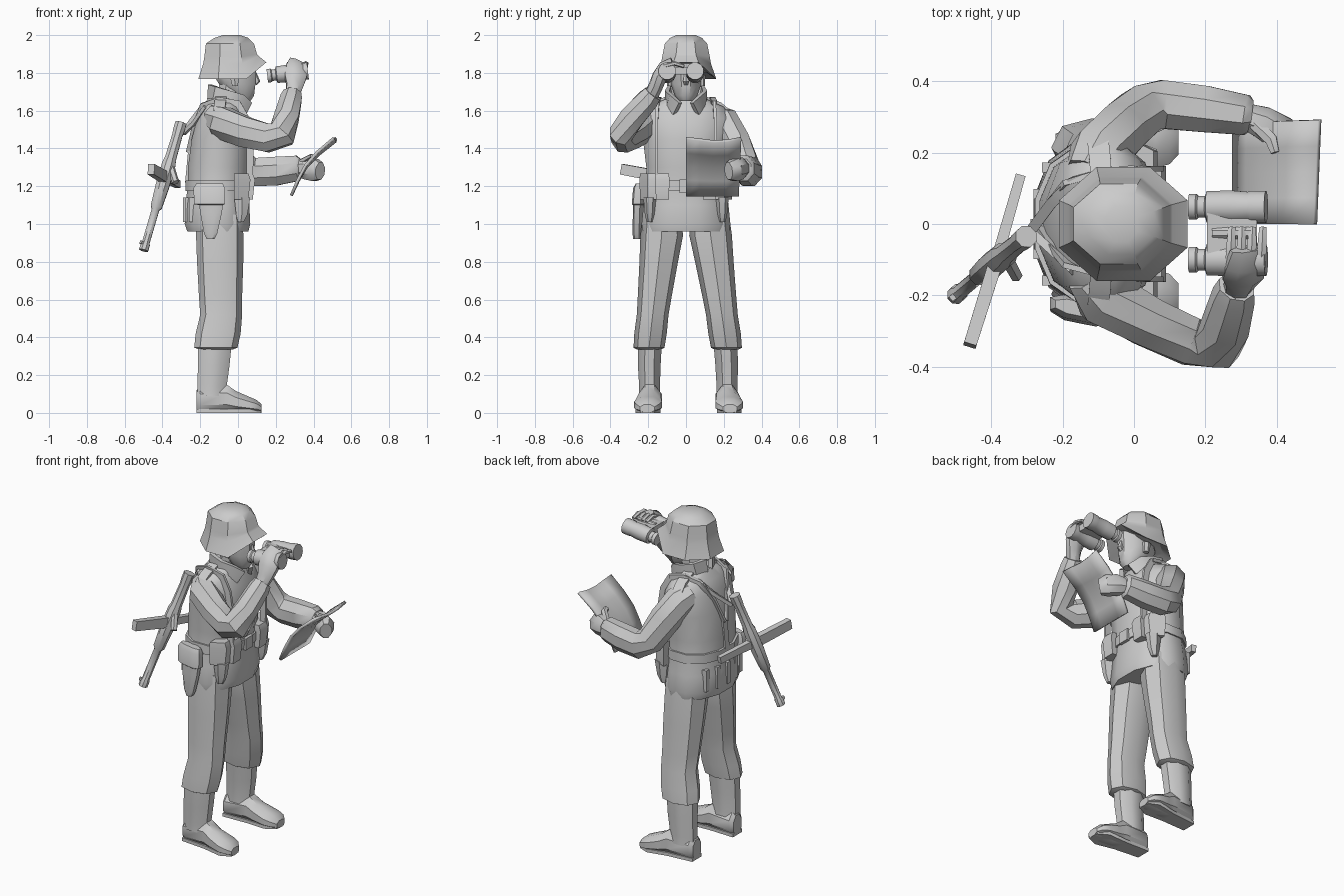
import bpy, bmesh, math
from mathutils import Vector

grey = bpy.data.materials.new("plain grey")
grey.diffuse_color = (0.6, 0.6, 0.6, 1)


def finish(name, bm, angle=38):
    bmesh.ops.recalc_face_normals(bm, faces=bm.faces)
    me = bpy.data.meshes.new(name)
    bm.to_mesh(me)
    bm.free()
    ob = bpy.data.objects.new(name, me)
    bpy.context.collection.objects.link(ob)
    me.materials.append(grey)
    bpy.ops.object.select_all(action='DESELECT')
    bpy.context.view_layer.objects.active = ob
    ob.select_set(True)
    bpy.ops.object.shade_smooth_by_angle(angle=math.radians(angle))
    return ob


def skin(name, rings, angle=38):
    """Bridge equal-length rings of points, capping the ends."""
    bm = bmesh.new()
    rows = [[bm.verts.new(p) for p in r] for r in rings]
    n = len(rows[0])
    for a, b in zip(rows, rows[1:]):
        for i in range(n):
            j = (i + 1) % n
            bm.faces.new((a[i], a[j], b[j], b[i]))
    bm.faces.new(rows[0])
    bm.faces.new(rows[-1])
    return finish(name, bm, angle)


def unit_ring(n, square=1.0, phase=0.5):
    pts = []
    for i in range(n):
        a = 2 * math.pi * (i + phase) / n
        c, s = math.cos(a), math.sin(a)
        pts.append((math.copysign(abs(c) ** square, c), math.copysign(abs(s) ** square, s)))
    m, k = max(p[0] for p in pts), max(p[1] for p in pts)
    return [(c / m, s / k) for c, s in pts]


def loft(name, rings, n=8, y=lambda z: 0, square=1.0, lift=None, turn=0, angle=38, phase=0.5):
    """Level rings given as (z, back x, front x, half width); turn skews y along x."""
    mid = (rings[0][1] + rings[0][2]) / 2
    out = []
    for k, (z, x0, x1, hy) in enumerate(rings):
        up = lift[k] if lift else 0
        ring = []
        for c, s in unit_ring(n, square, phase):
            x = (x0 + x1) / 2 + (x1 - x0) / 2 * c
            ring.append((x, y(z) + hy * s + turn * (x - mid), z + (up if c > 0.6 else 0)))
        out.append(ring)
    return skin(name, out, angle)


def tube(name, secs, n=8, up=(0, 0, 1), axis=None):
    """Sections given as (point, half width, half height) along a path."""
    P = [Vector(s[0]) for s in secs]
    out = []
    for i, (_, w, h) in enumerate(secs):
        t = Vector(axis) if axis else (P[min(i + 1, len(P) - 1)] - P[max(i - 1, 0)]).normalized()
        side = t.cross(Vector(up)).normalized()
        top = side.cross(t)
        out.append([P[i] + side * w * c + top * h * s for c, s in unit_ring(n)])
    return skin(name, out)


def strap(name, pts, w, t=0.008, up=(0, 0, 1)):
    return tube(name, [(p, w, t) for p in pts], 4, up)


# Tunic, belt, neck and head
TORSO = [(.96, -.268, .055, .228), (1.0, -.282, .065, .235), (1.10, -.28, .06, .225),
         (1.2, -.265, .055, .212), (1.3, -.265, .065, .21), (1.45, -.245, .07, .228),
         (1.56, -.215, .05, .235), (1.62, -.19, .02, .2), (1.67, -.155, .01, .09)]
loft("tunic", TORSO, 12, square=.9)
loft("belt", [(1.175, -.278, .066, .223), (1.23, -.278, .068, .221)], 12, square=.9)
loft("belt_buckle", [(1.165, .06, .078, .035), (1.235, .06, .078, .035)], 4)
loft("neck", [(1.6, -.11, .0, .06), (1.75, -.1, .03, .06)])
loft("head", [(1.65, -.0, .065, .035), (1.68, -.04, .085, .06), (1.74, -.1, .092, .08),
              (1.79, -.13, .095, .085), (1.86, -.13, .1, .085)], 10)
tube("nose", [((.09, 0, 1.80), .008, .008), ((.1, 0, 1.755), .016, .018),
              ((.09, 0, 1.74), .01, .01)], 6, (1, 0, 0))
for s in (-1, 1):
    strap("collar_flap", [(-.15, s * .02, 1.70), (-.12, s * .085, 1.69), (-.05, s * .1, 1.668),
                          (.01, s * .085, 1.65), (.05, s * .045, 1.61)], .012, .038)
    loft("ear", [(1.73, -.03, .0, .015), (1.79, -.045, .005, .018)], 6, lambda z: s * .085)

# Helmet with flared skirt and raised front brim
loft("helmet", [(1.8, -.17, .09, .11), (1.768, -.21, .15, .16), (1.85, -.184, .108, .132),
                (1.885, -.178, .1, .126), (1.955, -.17, .085, .112), (1.985, -.125, .055, .085),
                (2.0, -.08, .01, .05)], 8, lift=[.05, .088, .04, .015, 0, 0, 0], angle=30)

# Legs, boots and front pouches, mirrored left and right
for s in (-1, 1):
    def leg_y(z):
        return s * (.128 + .077 * min(1, max(0, (.95 - z) / .6))) + .014 * (1 - z)
    loft("trouser_leg", [(.335, -.2, -.03, .062), (.345, -.232, -.003, .082),
                         (.42, -.224, .014, .086), (.52, -.2, .022, .084), (.62, -.207, .022, .09),
                         (.8, -.217, .028, .102), (.94, -.222, .028, .113), (1.05, -.22, .026, .1)],
         8, leg_y, .9, phase=0)
    loft("boot_shaft", [(.09, -.215, -.06, .057), (.14, -.215, -.06, .055), (.25, -.212, -.045, .06),
                        (.4, -.21, -.03, .064)], 8, leg_y)
    b = leg_y(0)
    tube("boot_foot", [((x, b + s * dy, h / 2), w, h / 2) for x, h, w, dy in
                       [(-.22, .12, .04, -.01), (-.2, .14, .056, -.008), (-.06, .15, .058, 0),
                        (-.01, .115, .064, .005), (.06, .085, .073, .01), (.1, .068, .063, .012),
                        (.125, .045, .038, .014)]], 8, axis=(1, 0, 0))
    tube("boot_sole", [((x, b + s * dy, .01), w, .01) for x, w, dy in
                       [(-.22, .045, -.01), (-.06, .05, 0), (.06, .066, .01), (.122, .035, .014)]],
         4, axis=(1, 0, 0))
    loft("ammo_pouch", [(1.13, .02, .078, .034), (1.235, .02, .09, .038), (1.268, .02, .077, .034)],
         4, lambda z: s * .125)
    loft("ammo_pouch_outer", [(1.13, -.02, .055, .032), (1.235, -.02, .066, .036),
                              (1.268, -.02, .055, .032)], 4, lambda z: s * .192, turn=-s * .5)
    # Shoulder boards and suspenders meeting on the back
    strap("shoulder_board", [(-.09, s * .1, 1.668), (-.095, s * .18, 1.636),
                             (-.1, s * .225, 1.597)], .03, .008)
    strap("suspender", [(.062, s * .155, 1.24), (.064, s * .155, 1.42), (.042, s * .155, 1.56),
                        (-.0, s * .15, 1.637), (-.1, s * .14, 1.655), (-.185, s * .115, 1.625),
                        (-.225, s * .06, 1.52), (-.258, s * .01, 1.38)], .018, .008, (0, 1, 0.01))
    # Tapered sheath hanging below the pouch
    loft("belt_sheath", [(1.01, .0, .03, .016), (1.05, -.01, .05, .026), (1.14, -.02, .065, .034)],
         6, lambda z: s * .192)
strap("suspender_tail", [(-.256, 0, 1.39), (-.272, 0, 1.22)], .008, .02, (0, 1, 0))

# Row of cartridge loops along the back of the skirt
for i in range(5):
    a = math.radians(180 + (i - 2) * 18)
    x, y = -.11 + .166 * math.cos(a), .27 * math.sin(a)
    tube("back_loop", [((x, y, 1.01), .014, .014), ((x, y, 1.14), .014, .014)], 4, (1, 0, 0))

# Right arm raised to the eyes
tube("right_sleeve", [((-.13, -.14, 1.57), .06, .065), ((-.09, -.2, 1.54), .08, .085),
                      ((.04, -.275, 1.485), .07, .08), ((.16, -.33, 1.455), .066, .075),
                      ((.232, -.345, 1.475), .06, .076), ((.257, -.285, 1.565), .066, .064),
                      ((.28, -.2, 1.66), .058, .057), ((.288, -.175, 1.69), .05, .048)],
     8, (-.3, .2, 1))
tube("right_hand", [((.284, -.19, 1.67), .034, .036), ((.3, -.16, 1.73), .044, .036),
                    ((.305, -.14, 1.78), .058, .038), ((.31, -.115, 1.83), .055, .03),
                    ((.315, -.07, 1.853), .048, .018)], 8, (0, 1, .3))
for i in range(4):
    x = .268 + i * .029
    tube("right_finger", [((x, -.12, 1.835), .013, .013), ((x + .004, -.06, 1.85), .013, .012),
                          ((x + .006, -.01, 1.835), .01, .01)], 6)

# Left arm holding the map
tube("left_sleeve", [((-.13, .14, 1.57), .06, .065), ((-.1, .195, 1.54), .078, .082),
                     ((-.04, .26, 1.43), .075, .082), ((.02, .315, 1.31), .07, .075),
                     ((.08, .335, 1.275), .068, .076), ((.2, .322, 1.28), .065, .076),
                     ((.315, .305, 1.295), .056, .067), ((.33, .303, 1.295), .042, .05)], 8)
tube("left_hand", [((.31, .303, 1.295), .036, .042), ((.36, .285, 1.295), .045, .058),
                   ((.41, .255, 1.285), .05, .058), ((.435, .225, 1.28), .032, .045)], 8)
tube("left_thumb", [((.34, .28, 1.33), .018, .018), ((.385, .235, 1.355), .017, .016),
                    ((.395, .2, 1.36), .012, .011)], 6)

# Map: a curved sheet with gentle folds
PROFILE = [(.282, 1.15), (.318, 1.235), (.358, 1.31), (.42, 1.38), (.508, 1.455)]
bm = bmesh.new()
grid = [[bm.verts.new((x + .012 * (i / 4) * (k / 4), .07 * i + .012 * k / 4 * i / 4,
                       z - (0, .008, .018, .014, 0)[i] * k / 4))
         for i in range(5)] for k, (x, z) in enumerate(PROFILE)]
for r, q in zip(grid, grid[1:]):
    for i in range(4):
        bm.faces.new((r[i], r[i + 1], q[i + 1], q[i]))
sheet = finish("map_sheet", bm)
solid = sheet.modifiers.new("thickness", 'SOLIDIFY')
solid.thickness = .016
solid.offset = 0

# Binoculars: two stepped barrels joined by a bridge
for y in (-.1, .048):
    tube("binocular_barrel", [((x, y, 1.785 + .12 * (x - .16)), r, r) for x, r in
                              [(.155, .036), (.175, .036), (.18, .03), (.2, .03), (.205, .044),
                               (.27, .046), (.32, .042), (.33, .045), (.37, .045), (.37, .036),
                               (.35, .03)]], 12)
tube("binocular_bridge", [((.275, -.09, 1.812), .07, .02), ((.275, .04, 1.812), .07, .02)], 4)
tube("focus_wheel", [((.22, -.025, 1.82), .017, .017), ((.33, -.025, 1.83), .017, .017)], 8)

# Slung gun: receiver and barrel with magazine and grip crossing it
A, B = Vector((-.302, -.035, 1.535)), Vector((-.5, -.2, .86))
tube("gun_body", [(A.lerp(B, t), w, h) for t, w, h in
                  [(0, .03, .03), (.06, .028, .03), (.1, .025, .027), (.28, .027, .03),
                   (.32, .034, .036), (.5, .036, .036), (.66, .028, .03), (.68, .02, .02),
                   (.94, .02, .02), (.95, .024, .024), (1, .024, .024)]], 8, (1, 0, 0))
tube("gun_sight", [(A.lerp(B, .95), .01, .01), (A.lerp(B, .95) + Vector((-.025, -.02, .01)), .008, .008)], 4)
tube("gun_magazine", [((-.385, -.1, 1.245), .02, .03), ((-.46, -.34, 1.29), .018, .028)], 4)
tube("gun_stock_bar", [((-.385, -.1, 1.245), .016, .022), ((-.318, .135, 1.21), .014, .02)], 4)
tube("gun_grip", [((-.36, -.09, 1.31), .018, .024), ((-.33, -.145, 1.22), .016, .02)], 6)
strap("gun_sling", [(-.29, -.02, 1.48), (-.23, .06, 1.56), (-.175, .115, 1.635), (-.09, .14, 1.663),
                    (.0, .15, 1.643)], .015, .01)
strap("gun_sling_back", [(-.29, -.02, 1.48), (-.235, -.07, 1.53), (-.17, -.13, 1.62)], .012, .01)

# Holster on the right hip
HOLSTER = [(.92, -.165, -.125, .02), (.95, -.18, -.11, .025), (1.06, -.2, -.085, .026),
           (1.1, -.205, -.08, .028), (1.105, -.232, -.07, .034), (1.19, -.236, -.07, .032),
           (1.215, -.22, -.08, .02)]
loft("holster", HOLSTER, 8, lambda z: -.24 + .06 * (z - 1.2), .7, turn=-.2)
